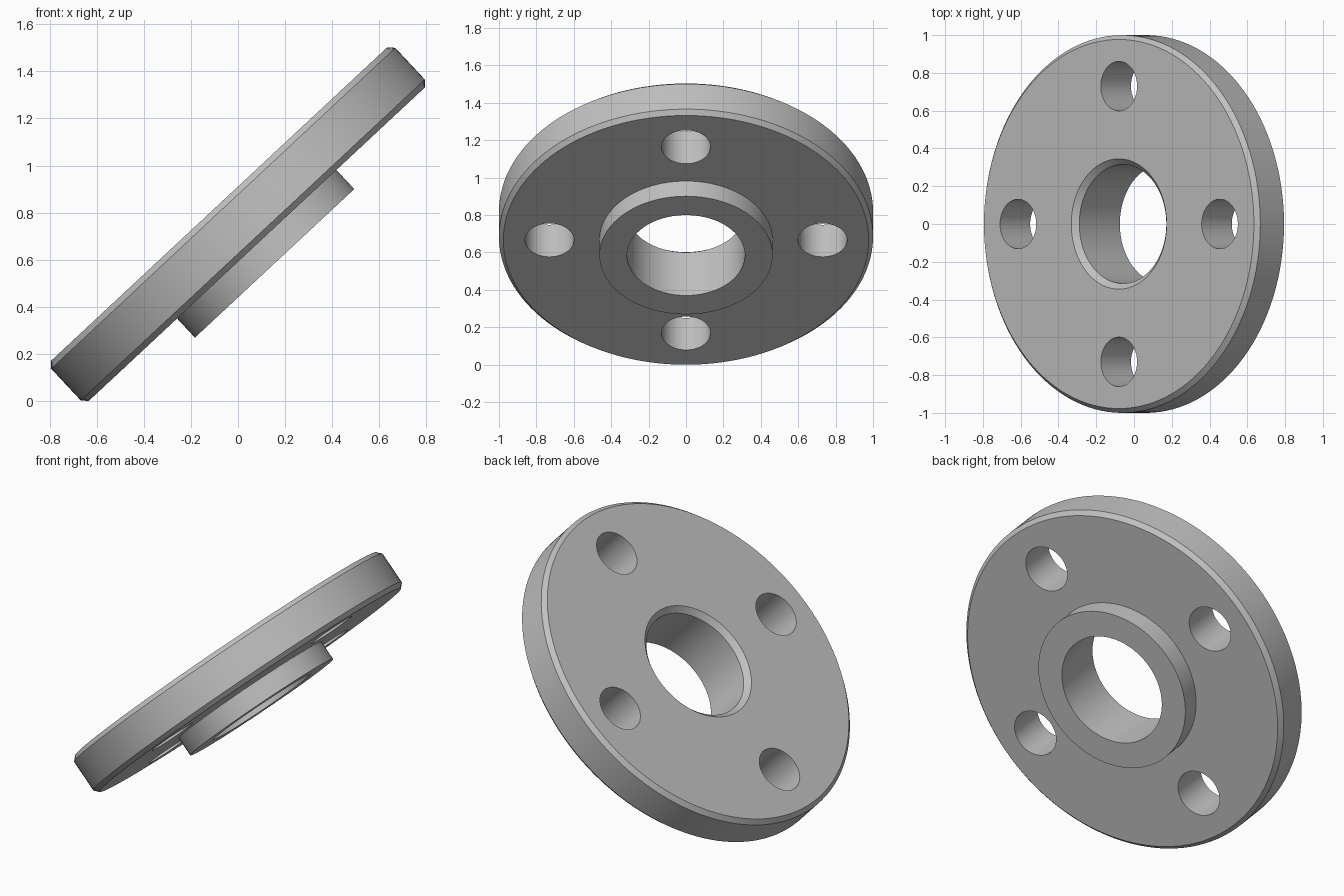
import bpy, bmesh, math
from mathutils import Matrix, Vector

cube = bpy.data.objects.get("Cube")
if cube:
    bpy.data.objects.remove(cube, do_unlink=True)

SEGMENTS = 128
TILT = math.radians(-43)
HALF = 0.117          # half the disc thickness
HUB_END = -0.228      # underside of the hub
BOLT_CIRCLE = 0.73

steel = bpy.data.materials.new("grey steel")
steel.use_nodes = True
grey = (0.53, 0.53, 0.53, 1)
steel.diffuse_color = grey
steel.node_tree.nodes["Principled BSDF"].inputs["Base Color"].default_value = grey


def to_object(name, bm):
    bmesh.ops.recalc_face_normals(bm, faces=bm.faces)
    mesh = bpy.data.meshes.new(name)
    bm.to_mesh(mesh)
    bm.free()
    mesh.materials.append(steel)
    obj = bpy.data.objects.new(name, mesh)
    bpy.context.collection.objects.link(obj)
    return obj


def lathe(name, profile):
    """Revolve a closed (radius, height) outline around z."""
    bm = bmesh.new()
    verts = [bm.verts.new((r, 0, z)) for r, z in profile]
    edges = [bm.edges.new((v, verts[i - 1])) for i, v in enumerate(verts)]
    bmesh.ops.spin(bm, geom=verts + edges, cent=(0, 0, 0), axis=(0, 0, 1),
                   angle=math.tau, steps=SEGMENTS, use_merge=True)
    bmesh.ops.remove_doubles(bm, verts=bm.verts, dist=0.0001)
    return to_object(name, bm)


# Disc, chamfered rim, hub and chamfered bore in one outline
flange = lathe("flange", [
    (0.345, HALF), (0.977, HALF), (1, HALF - 0.025),
    (1, 0.025 - HALF), (0.977, -HALF), (0.463, -HALF),
    (0.463, HUB_END), (0.315, HUB_END), (0.315, HALF - 0.03)])

# Four bolt holes
bm = bmesh.new()
for i in range(4):
    angle = i * math.pi / 2
    spot = Vector((math.cos(angle), math.sin(angle), 0)) * BOLT_CIRCLE
    bmesh.ops.create_cone(bm, cap_ends=True, segments=64, radius1=0.131,
                          radius2=0.131, depth=1, matrix=Matrix.Translation(spot))
cutter = to_object("bolt_hole_cutter", bm)
cutter.hide_render = True

bpy.ops.object.select_all(action='DESELECT')
flange.select_set(True)
bpy.context.view_layer.objects.active = flange
cut = flange.modifiers.new("bolt holes", 'BOOLEAN')
cut.operation = 'DIFFERENCE'
cut.solver = 'EXACT'
cut.object = cutter
bpy.ops.object.modifier_apply(modifier=cut.name)
bpy.data.objects.remove(cutter, do_unlink=True)

# Smooth round walls, sharp rims, tilted pose
bpy.ops.object.shade_smooth_by_angle(angle=math.radians(30))
flange.rotation_euler = (0, TILT, 0)
flange.location = (0, 0, 0.751)
